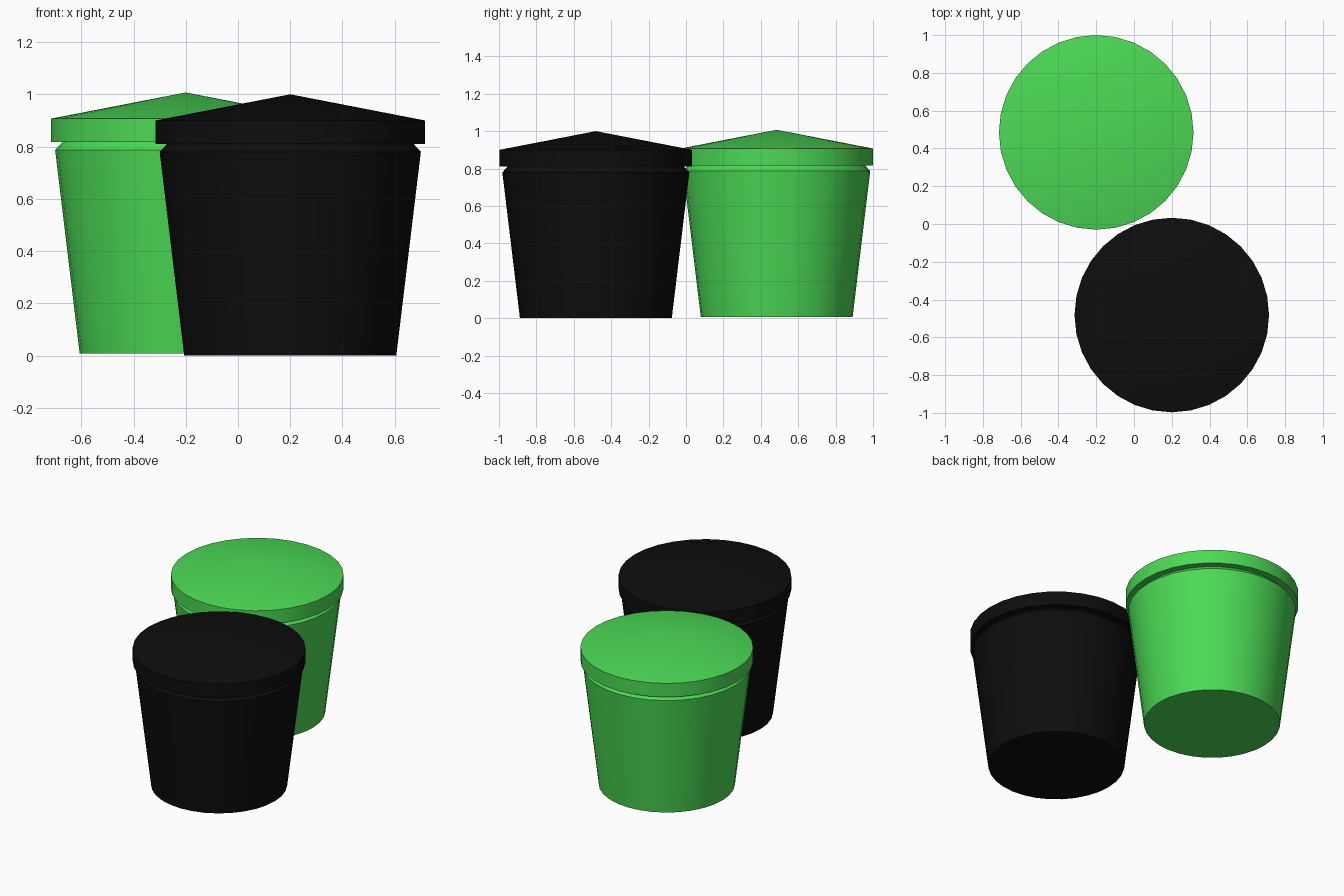
import bpy, bmesh, math

if "Cube" in bpy.data.objects:
    bpy.data.objects.remove(bpy.data.objects["Cube"])

SIDES = 32


def material(name, color):
    mat = bpy.data.materials.new(name)
    mat.diffuse_color = color
    mat.use_nodes = True
    mat.node_tree.nodes["Principled BSDF"].inputs["Base Color"].default_value = mat.diffuse_color
    return mat


def lathe(name, profile, location, mat):
    """Closed solid of revolution from (radius, height) points; radius 0 makes a tip."""
    bm = bmesh.new()
    rings = []
    for r, z in profile:
        if r == 0:
            rings.append([bm.verts.new((0, 0, z))] * SIDES)
        else:
            rings.append([bm.verts.new((r * math.cos(2 * math.pi * i / SIDES),
                                        r * math.sin(2 * math.pi * i / SIDES), z))
                          for i in range(SIDES)])
    for a, b in zip(rings, rings[1:]):
        for i in range(SIDES):
            j = (i + 1) % SIDES
            bm.faces.new(dict.fromkeys((a[i], a[j], b[j], b[i])))
    # flat caps on open ends
    if profile[0][0] > 0:
        bm.faces.new(rings[0][::-1])
    if profile[-1][0] > 0:
        bm.faces.new(rings[-1])
    bmesh.ops.recalc_face_normals(bm, faces=bm.faces[:])
    mesh = bpy.data.meshes.new(name)
    bm.to_mesh(mesh)
    bm.free()
    mesh.materials.append(mat)
    obj = bpy.data.objects.new(name, mesh)
    obj.location = location
    bpy.context.collection.objects.link(obj)
    bpy.ops.object.select_all(action='DESELECT')
    obj.select_set(True)
    bpy.context.view_layer.objects.active = obj
    bpy.ops.object.shade_smooth_by_angle(angle=math.radians(30))
    return obj


def bin_with_lid(prefix, location, mat):
    # tapered tub with a chamfered shoulder under the lid
    lathe(prefix + "_bin_body", [(0.406, 0), (0.5, 0.78), (0.472, 0.81)], location, mat)
    # overhanging lid with a shallow conical top
    lathe(prefix + "_bin_lid", [(0.515, 0.81), (0.515, 0.9), (0, 1.0)], location, mat)


bin_with_lid("black", (0.2, -0.482, 0), material("black_plastic", (0.004, 0.004, 0.004, 1)))
bin_with_lid("green", (-0.2, 0.485, 0.007), material("green_plastic", (0.07, 0.7, 0.09, 1)))
